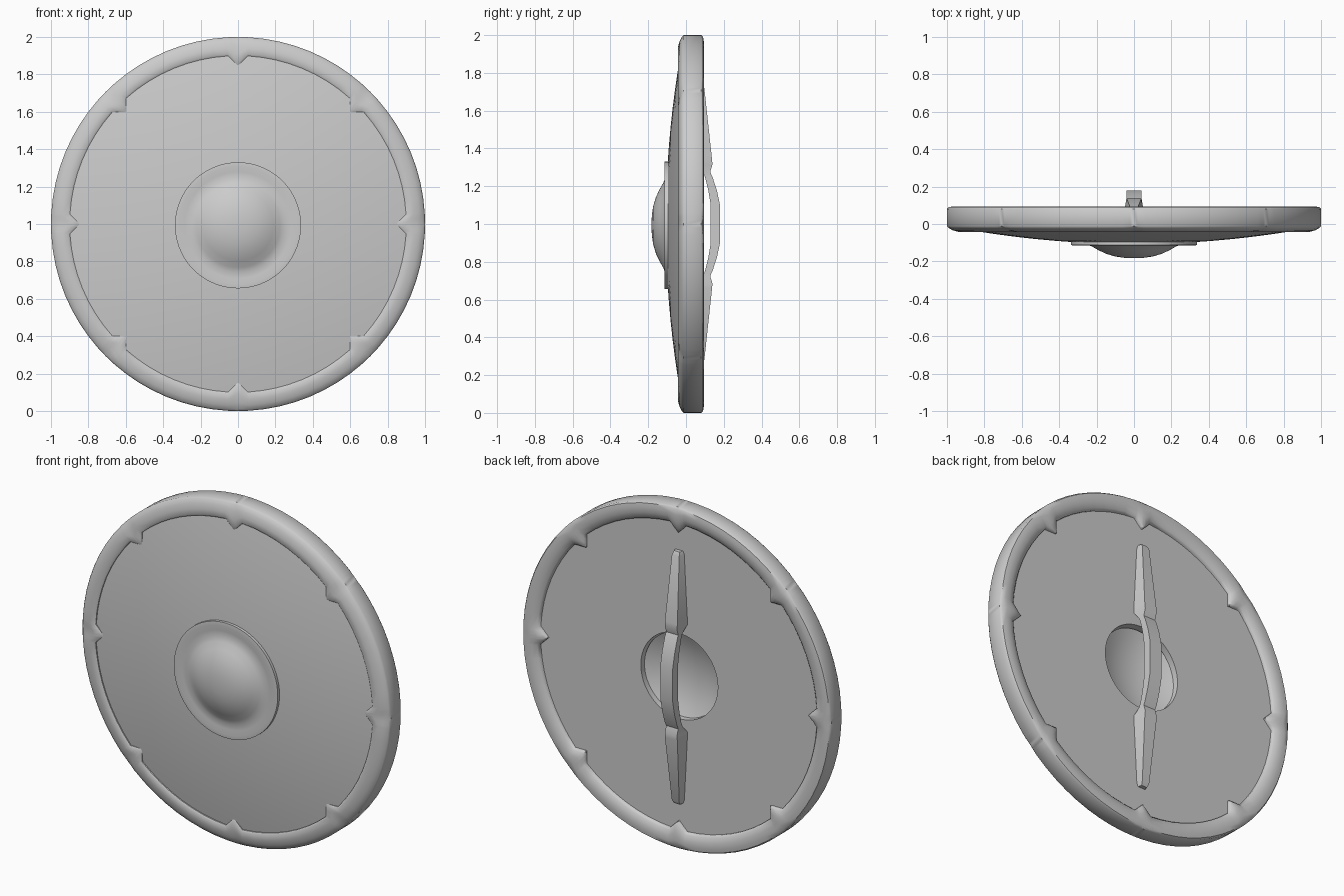
import bpy, bmesh, math

if "Cube" in bpy.data.objects:
    bpy.data.objects.remove(bpy.data.objects["Cube"])

CZ = 1.0  # height of the shield centre


def finish(name, bm, angle=35):
    bmesh.ops.remove_doubles(bm, verts=bm.verts, dist=1e-5)
    bmesh.ops.recalc_face_normals(bm, faces=bm.faces)
    me = bpy.data.meshes.new(name)
    bm.to_mesh(me)
    bm.free()
    ob = bpy.data.objects.new(name, me)
    bpy.context.collection.objects.link(ob)
    bpy.ops.object.select_all(action='DESELECT')
    ob.select_set(True)
    bpy.context.view_layer.objects.active = ob
    bpy.ops.object.shade_smooth_by_angle(angle=math.radians(angle))
    return ob


def loft(bm, rings, close=False):
    """Skin a list of equally long closed vertex rings."""
    vr = [[bm.verts.new(p) for p in ring] for ring in rings]
    n = len(vr[0])
    pairs = list(zip(vr, vr[1:])) + ([(vr[-1], vr[0])] if close else [])
    for a, b in pairs:
        for i in range(n):
            j = (i + 1) % n
            bm.faces.new((a[i], a[j], b[j], b[i]))
    return vr


def polar(r, a, y, cz=CZ):
    return (r * math.sin(a), y, cz + r * math.cos(a))


def lathe(name, profile, cz=CZ, steps=72, close=False):
    bm = bmesh.new()
    angles = [2 * math.pi * i / steps for i in range(steps)]
    loft(bm, [[polar(r, a, y, cz) for a in angles] for r, y in profile], close)
    bmesh.ops.dissolve_degenerate(bm, dist=1e-5, edges=bm.edges)
    return finish(name, bm)


# Board: domed front, flat back, round hole behind the boss
dome = [(r, -0.107 + 0.078 * (r / 0.9) ** 2)
        for r in (0.25, 0.33, 0.42, 0.52, 0.62, 0.72, 0.81, 0.88, 0.93)]
lathe("board", dome + [(0.93, 0.062), (0.25, 0.062)], close=True)

# Boss: flanged dome in front, shallow bowl behind
lathe("boss", [(0, -0.183), (0.05, -0.181), (0.10, -0.174), (0.15, -0.159),
               (0.19, -0.140), (0.225, -0.120), (0.25, -0.111), (0.285, -0.110),
               (0.315, -0.115), (0.337, -0.113), (0.337, -0.092), (0.25, -0.092),
               (0.248, 0.03), (0.19, 0.005), (0.12, -0.014), (0.06, -0.023),
               (0, -0.026)], cz=0.993)

# Rim: rounded band with eight right-angled teeth pointing inward
INNER, TIP = 0.9, 0.845
half = math.acos(TIP / INNER / math.sqrt(2)) - math.pi / 4
offsets = [0, half * 0.33, half * 0.67, half]
offsets += [half + (math.pi / 4 - 2 * half) * k / 8 for k in range(1, 9)]
offsets += [math.pi / 4 - half * 0.67, math.pi / 4 - half * 0.33]
angles, inner = [], []
for s in range(8):
    for o in offsets:
        d = min(o, math.pi / 4 - o)
        angles.append(s * math.pi / 4 + o)
        inner.append(min(INNER, TIP / (math.cos(d) - math.sin(d))))
# Each section point: blend from inner edge (0) to outer edge (1), and y
section = [(1, -0.012), (0.93, -0.022), (0.7, -0.034), (0.4, -0.042),
           (0.1, -0.042), (0, -0.036), (0, 0.072), (0.1, 0.082),
           (0.4, 0.092), (0.7, 0.094), (0.93, 0.090), (1, 0.080)]
bm = bmesh.new()
loft(bm, [[polar(ri + (1.0 - ri) * t, a, y) for a, ri in zip(angles, inner)]
          for t, y in section], close=True)
finish("rim", bm, 45)

# Handle: tapered end plates joined by a bowed grip
# height from centre, inner y, outer y, half width, outer width ratio
upper = [(0.74, 0.055, 0.085, 0.026, 0.7), (0.72, 0.055, 0.097, 0.034, 0.7),
         (0.34, 0.055, 0.138, 0.054, 0.75), (0.315, 0.06, 0.140, 0.052, 0.75),
         (0.275, 0.090, 0.128, 0.041, 0.95), (0.25, 0.100, 0.140, 0.040, 1),
         (0.18, 0.118, 0.163, 0.040, 1), (0.10, 0.131, 0.180, 0.040, 1)]
stations = upper + [(-h, *rest) for h, *rest in reversed(upper)]
bm = bmesh.new()
rings = loft(bm, [[(-w, yi, CZ + h), (w, yi, CZ + h),
                   (w * k, yo, CZ + h), (-w * k, yo, CZ + h)]
                  for h, yi, yo, w, k in stations])
bm.faces.new(rings[0])
bm.faces.new(rings[-1])
finish("handle", bm, 25)
